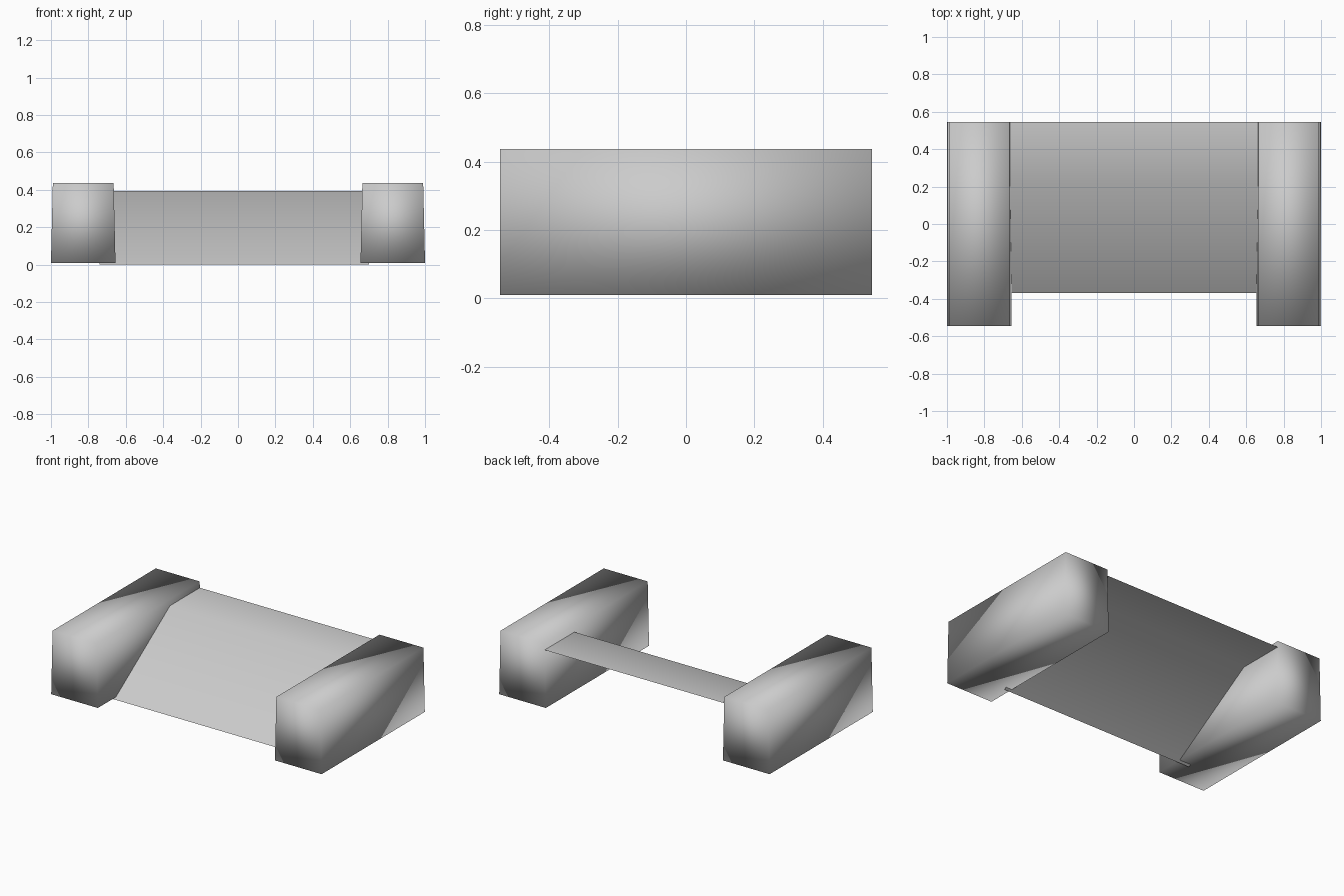
import bpy
import bmesh

cube = bpy.data.objects.get("Cube")
if cube:
    bpy.data.objects.remove(cube, do_unlink=True)

grey = bpy.data.materials.new("plain_grey")
grey.use_nodes = True
colour = (0.6, 0.6, 0.6, 1)
grey.diffuse_color = colour
grey.node_tree.nodes["Principled BSDF"].inputs["Base Color"].default_value = colour


def finish(bm, name):
    for face in bm.faces:
        face.smooth = True
    mesh = bpy.data.meshes.new(name)
    bm.to_mesh(mesh)
    bm.free()
    mesh.materials.append(grey)
    obj = bpy.data.objects.new(name, mesh)
    bpy.context.collection.objects.link(obj)
    return obj


def side_block(name, side):
    # Slightly tapered block with soft shading across its corners
    bm = bmesh.new()
    bmesh.ops.create_cube(bm, size=1)
    for v in bm.verts:
        top = v.co.z > 0
        width = 0.325 if top else 0.345
        v.co.x = side * 0.8275 + v.co.x * width
        v.co.y *= 1.09
        v.co.z = 0.437 if top else 0.01
    return finish(bm, name)


side_block("left_side_block", 1)
side_block("right_side_block", -1)

# Thin ramp: flat landing at the back, sloping down to the ground in front
profile = [(0.545, 0.395), (0.23, 0.395), (-0.37, 0.0)]
bm = bmesh.new()
rows = [[bm.verts.new((x, y, z)) for x in (-0.74, 0.70)] for y, z in profile]
for back, front in zip(rows, rows[1:]):
    bm.faces.new((front[0], front[1], back[1], back[0]))
finish(bm, "ramp_sheet")
